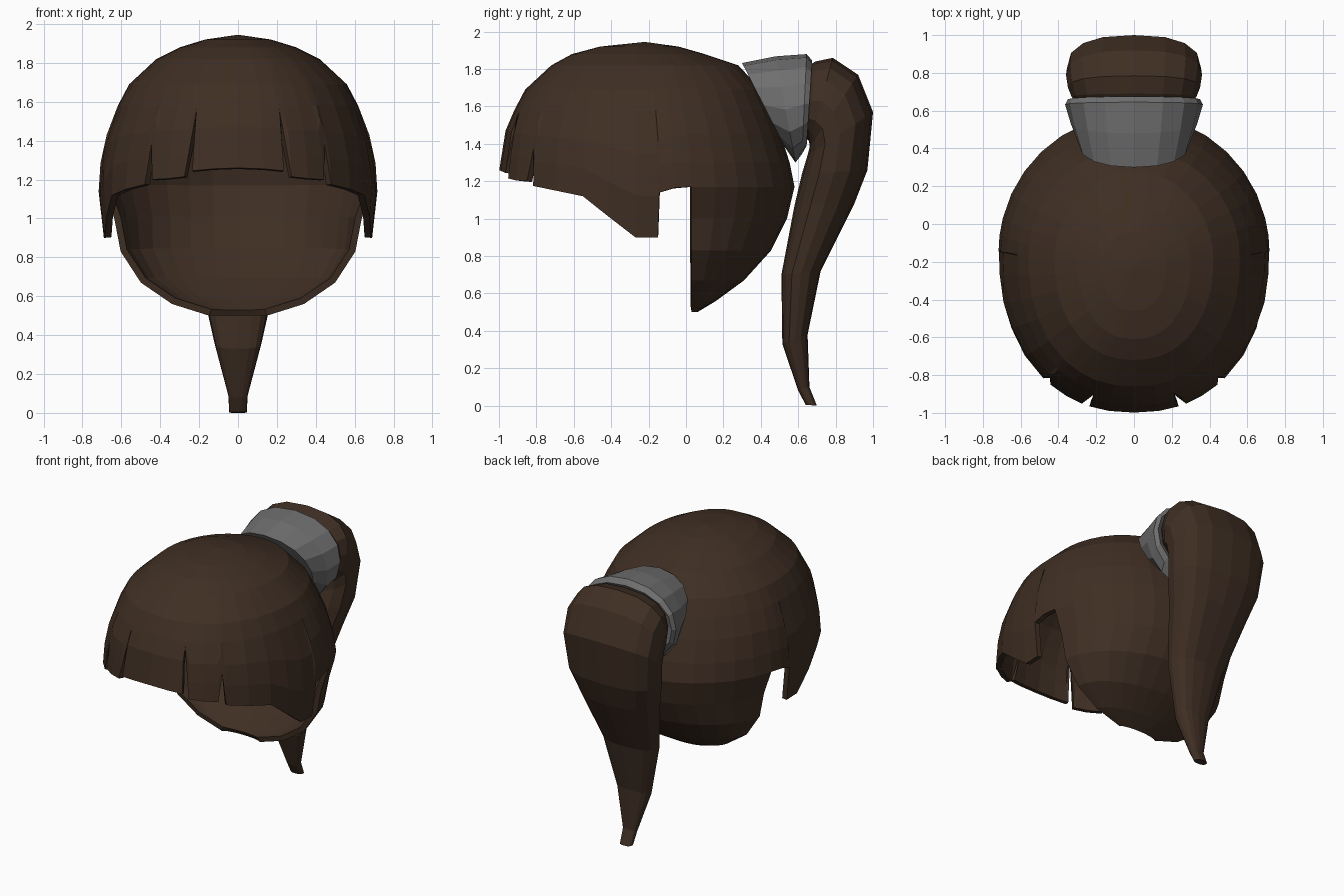
import bpy, bmesh, math
from mathutils import Vector

if "Cube" in bpy.data.objects:
    bpy.data.objects.remove(bpy.data.objects["Cube"])


def material(name, rgb):
    m = bpy.data.materials.new(name)
    m.diffuse_color = (*rgb, 1)
    m.use_nodes = True
    m.node_tree.nodes["Principled BSDF"].inputs["Base Color"].default_value = m.diffuse_color
    return m


BROWN = material("dark_brown_hair", (0.05, 0.028, 0.017))
GREY = material("grey_band", (0.16, 0.16, 0.16))


def finish(bm, name, mat):
    bmesh.ops.recalc_face_normals(bm, faces=bm.faces)
    me = bpy.data.meshes.new(name)
    bm.to_mesh(me)
    bm.free()
    me.materials.append(mat)
    ob = bpy.data.objects.new(name, me)
    bpy.context.collection.objects.link(ob)
    return ob


def power(v, e):
    return math.copysign(abs(v) ** e, v)


def interp(table, z):
    """Linear lookup in rows of (z, ...) sorted from high to low."""
    for a, b in zip(table, table[1:]):
        if z >= b[0]:
            f = (a[0] - z) / (a[0] - b[0])
            return [p + (q - p) * f for p, q in zip(a[1:], b[1:])]
    return list(table[-1][1:])


# Head sections: z, front y, centre y, back y, half width
UPPER = [(1.945, -0.23, -0.22, -0.21, 0.01), (1.92, -0.46, -0.22, -0.04, 0.17),
         (1.88, -0.61, -0.2, 0.1, 0.3), (1.82, -0.72, -0.19, 0.28, 0.42),
         (1.69, -0.86, -0.18, 0.40, 0.56), (1.5, -0.96, -0.16, 0.49, 0.66),
         (1.25, -1.0, -0.15, 0.57, 0.715), (1.15, -1.0, -0.15, 0.58, 0.718),
         (0.9, -1.0, -0.15, 0.58, 0.69)]
# Nape bowl sections: z, centre y, back y, half width
NAPE = [(1.17, -0.15, 0.58, 0.717), (1.0, -0.07, 0.54, 0.645), (0.83, 0.0, 0.455, 0.605),
        (0.67, 0.02, 0.31, 0.5), (0.56, 0.02, 0.16, 0.34), (0.5, 0.025, 0.06, 0.15)]
EDGE_Y = 0.03
T0 = math.asin(0.18 / 0.73)

# Hairline from fringe centre to the ear: degrees from the side, lowest z
FRINGE = [(81, 1.255), (72.8, 1.245), (72.3, 1.54), (69.5, 1.215), (62, 1.205),
          (54, 1.2), (51.5, 1.38), (50, 1.175), (38, 1.15), (26, 1.12),
          (16, 1.01), (6.7, 0.9), (0, 0.9), (-0.6, 1.14), (-7, 1.165)]


def upper_point(t, z):
    yf, yc, yb, w = interp(UPPER, z)
    c, s = math.cos(t), math.sin(t)
    if s < 0:
        return Vector((w * power(c, 0.91), yc + (yc - yf) * power(s, 0.91), z))
    return Vector((w * c, yc + (yb - yc) * s, z))


def nape_point(f, z):
    yc, yb, w = interp(NAPE, z)
    t0 = math.asin(min(0.9, (EDGE_Y - yc) / (yb - yc)))
    t = t0 + (math.pi - 2 * t0) * f
    return Vector((w * math.cos(t), yc + (yb - yc) * math.sin(t), z))


# Hair cap: columns run from the crown down to the hairline
columns = []
right = [(-math.radians(a), z) for a, z in FRINGE]
left = [(-math.pi - t, z) for t, z in reversed(right)]
TOPS = [1.92, 1.88, 1.82, 1.69, 1.58]
for t, rim in [(-math.pi / 2, 1.26)] + right:
    zs = TOPS + [rim + (1.58 - rim) * k for k in (0.66, 0.33, 0)]
    columns.append([upper_point(t, z) for z in zs])
BACK = 14
for i in range(BACK + 1):
    f = i / BACK
    t = T0 + (math.pi - 2 * T0) * f
    col = [upper_point(t, z) for z in TOPS + [1.45, 1.3]]
    columns.append(col + [nape_point(f, n[0]) for n in NAPE])
for t, rim in left:
    zs = TOPS + [rim + (1.58 - rim) * k for k in (0.66, 0.33, 0)]
    columns.append([upper_point(t, z) for z in zs])

bm = bmesh.new()
crown = bm.verts.new((0, -0.22, 1.945))
cols = [[bm.verts.new(p) for p in c] for c in columns]
for a, b in zip(cols, cols[1:] + cols[:1]):
    bm.faces.new((crown, a[0], b[0]))
    for k in range(min(len(a), len(b)) - 1):
        bm.faces.new((a[k], a[k + 1], b[k + 1], b[k]))
cap = finish(bm, "hair_cap", BROWN)
shell = cap.modifiers.new("thickness", 'SOLIDIFY')
shell.thickness = 0.035
shell.offset = -1


def loft(name, rings, sides, expo, mat):
    """Tube through rings of (low y,z), (high y,z), half width."""
    bm = bmesh.new()
    loops = []
    for lo, hi, w in rings:
        lo, hi = Vector((0, *lo)), Vector((0, *hi))
        mid, half = (lo + hi) / 2, (hi - lo) / 2
        loop = []
        for i in range(sides):
            t = 2 * math.pi * i / sides
            p = mid + half * power(math.sin(t), expo)
            p.x = w * power(math.cos(t), expo)
            loop.append(bm.verts.new(p))
        loops.append(loop)
    for a, b in zip(loops, loops[1:]):
        for i in range(sides):
            j = (i + 1) % sides
            bm.faces.new((a[i], a[j], b[j], b[i]))
    bm.faces.new(loops[0])
    bm.faces.new(loops[-1])
    return finish(bm, name, mat)


# Flared hair band with a rolled rear lip
loft("hair_band", [((0.53, 1.38), (0.30, 1.832), 0.29),
                   ((0.585, 1.30), (0.48, 1.868), 0.335),
                   ((0.62, 1.345), (0.645, 1.88), 0.365),
                   ((0.645, 1.39), (0.675, 1.845), 0.35),
                   ((0.63, 1.44), (0.655, 1.80), 0.31)], 16, 0.9, GREY)

# Ponytail: arches out of the band and tapers to the tip
loft("ponytail", [((0.61, 1.44), (0.63, 1.80), 0.29),
                  ((0.655, 1.42), (0.69, 1.84), 0.33),
                  ((0.66, 1.40), (0.785, 1.86), 0.35),
                  ((0.66, 1.38), (0.92, 1.77), 0.36),
                  ((0.65, 1.34), (1.0, 1.57), 0.355),
                  ((0.62, 1.24), (0.97, 1.26), 0.33),
                  ((0.58, 1.07), (0.9, 1.08), 0.28),
                  ((0.51, 0.70), (0.72, 0.72), 0.20),
                  ((0.515, 0.33), (0.65, 0.38), 0.12),
                  ((0.60, 0.08), (0.66, 0.10), 0.05),
                  ((0.64, 0.005), (0.70, 0.0), 0.045)], 16, 0.8, BROWN)
